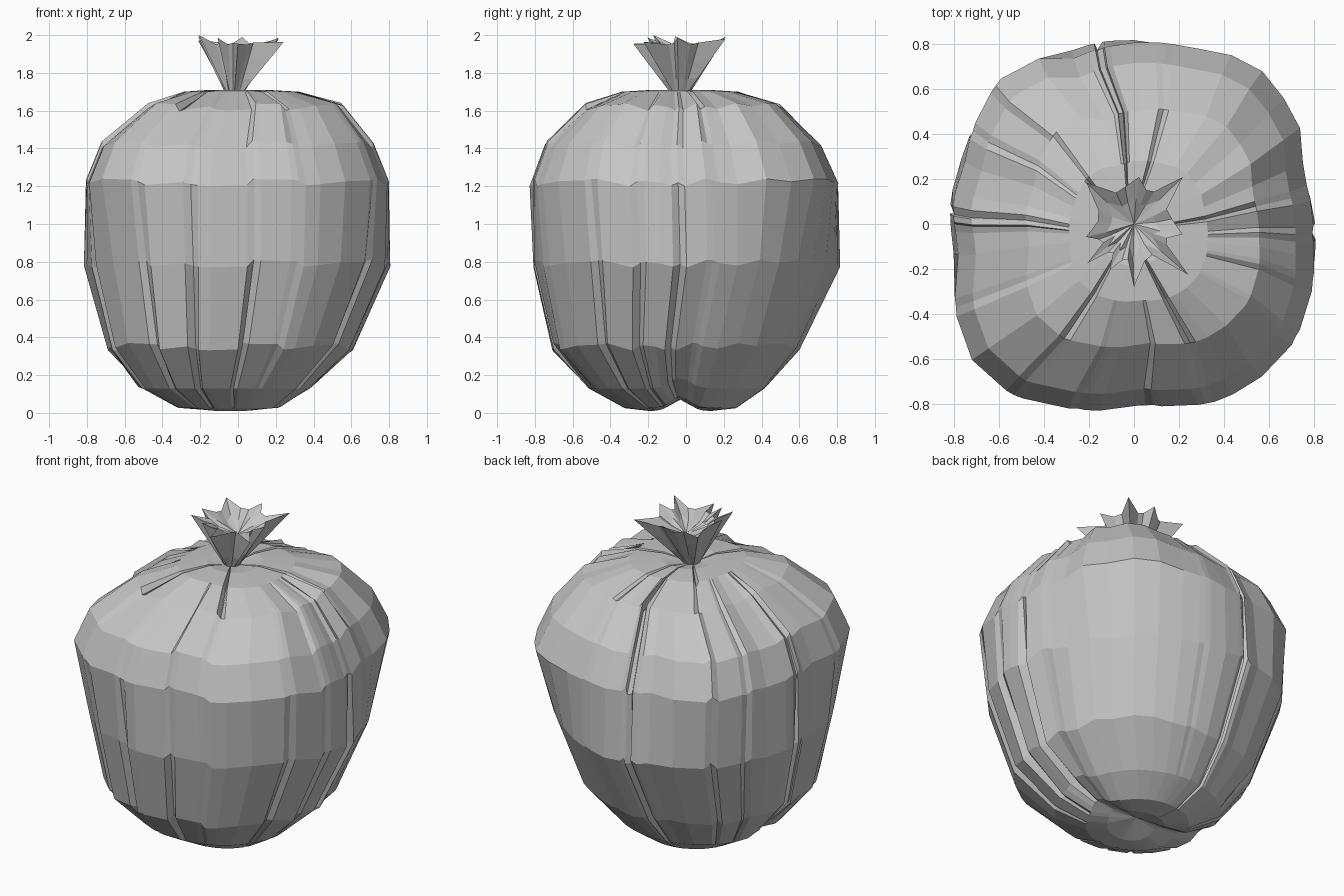
import bpy, bmesh, random
from math import radians, sin, cos, exp

random.seed(4)
cube = bpy.data.objects.get("Cube")
if cube:
    bpy.data.objects.remove(cube, do_unlink=True)

plastic = bpy.data.materials.new("grey_plastic")
plastic.use_nodes = True
grey = (0.56, 0.56, 0.56, 1)
plastic.diffuse_color = grey
plastic.node_tree.nodes["Principled BSDF"].inputs["Base Color"].default_value = grey

NECK = (-0.02, -0.03)


def loft(name, rings, pole):
    """Skin closed rings of points and close the first ring on a pole."""
    bm = bmesh.new()
    loops = [[bm.verts.new(p) for p in ring] for ring in rings]
    n = len(loops[0])
    tip = bm.verts.new(pole)
    for i in range(n):
        j = (i + 1) % n
        bm.faces.new((tip, loops[0][j], loops[0][i]))
        for low, high in zip(loops, loops[1:]):
            bm.faces.new((low[i], low[j], high[j], high[i]))
    bmesh.ops.recalc_face_normals(bm, faces=bm.faces)
    mesh = bpy.data.meshes.new(name)
    bm.to_mesh(mesh)
    bm.free()
    mesh.materials.append(plastic)
    bpy.context.collection.objects.link(bpy.data.objects.new(name, mesh))


# Squarish plan of the shoulders: angle in degrees, radius
PLAN = [(-172, .79), (-143, .95), (-125, .94), (-117, .90), (-87, .81), (-64, .88),
        (-42, .90), (-26, .87), (-7, .81), (6, .80), (17, .79), (30, .86), (53, .90),
        (72, .83), (84, .82), (111, .79), (126, .90), (142, .86), (163, .80), (173, .82)]


def plan_radius(a):
    pts = PLAN + [(PLAN[0][0] + 360, PLAN[0][1])]
    a = (a - pts[0][0]) % 360 + pts[0][0]
    for (a0, r0), (a1, r1) in zip(pts, pts[1:]):
        if a0 <= a <= a1:
            return r0 + (r1 - r0) * (a - a0) / (a1 - a0)


# Pleats: angle -> depth, in the lower and upper halves
LOW_PLEATS = {-125: .03, -107: .05, -84: .03, -35: .03, -18: .03, -3: .06,
              102: .05, 150: .03, 177: .05, -155: .03}
TOP_PLEATS = {-125: .06, -68: .05, 10: .05, 80: .03, 100: .03, 135: .04, 180: .03}

angles = set()
for a in list(LOW_PLEATS) + list(TOP_PLEATS):
    angles.update((a - 2.5, a, a + 2.5))
angles.update(a for a in range(-180, 180, 10)
              if all(abs(a - b) > 4 for b in list(angles)))
columns = sorted({(a + 180) % 360 - 180 for a in angles})
wobble = {a: random.uniform(-.012, .012) for a in columns}

# Bag rings: height, scale, squareness, x shift, y shift, low pleat, top pleat, flat panel
RINGS = [(.01, .20, 0, -.04, -.03, 0, 0, 0),
         (.025, .36, 0, -.05, -.03, .3, 0, 0),
         (.13, .57, .2, -.07, -.05, .8, 0, 0),
         (.35, .80, .5, -.04, -.05, 1, 0, .02),
         (.79, 1, .35, 0, .01, .6, 0, .09),
         (1.22, .99, 1, 0, 0, .1, .1, 0),
         (1.42, .89, 1, 0, -.01, 0, .2, 0),
         (1.62, .64, 1.1, .04, -.01, 0, .6, 0),
         (1.70, .38, .7, .02, -.03, 0, .8, 0),
         (1.71, .19, .2, 0, -.03, 0, .5, 0),
         (1.69, .05, 0, NECK[0], NECK[1], 0, 0, 0)]

bag = []
for z, scale, square, dx, dy, low, top, panel in RINGS:
    ring = []
    for a in columns:
        r = (.82 + square * (plan_radius(a) - .82)) * scale
        r -= low * LOW_PLEATS.get(a, 0)
        r -= panel * max(0, cos(radians(a - 45))) ** 6
        x, y = r * cos(radians(a)) + dx, r * sin(radians(a)) + dy
        h = z - top * TOP_PLEATS.get(a, 0)
        if z < .2:                      # seam pinched up between two bottom lobes
            h += .06 * exp(-((y + .03) / .07) ** 2)
        elif z < 1.65:                  # uneven, crumpled ring lines
            h += 2 * wobble[a]
        ring.append((x, y, h))
    bag.append(ring)
loft("bag_body", bag, (-.04, -.03, .07))

# Gathered top: flared spikes with valleys between them
SPIKES = [(-165, .22), (-140, .27), (-118, .23), (-90, .28), (-43, .33), (-12, .22),
          (44, .30), (84, .21), (139, .28)]
tips = []
for i, (a, r) in enumerate(SPIKES):
    b = SPIKES[(i + 1) % len(SPIKES)][0]
    b += 360 if b < a else 0
    tips += [(a, r, 2 - .06 * random.random()),
             (a + (b - a) * .35, .17, 1.95), (a + (b - a) * .65, .16, 1.96)]
tips[3] = (*tips[3][:2], 2)


def crown_ring(height, flare):
    ring = []
    for a, r, z in tips:
        rad = .045 + (r - .045) * flare
        ring.append((NECK[0] * (1 - height) + rad * cos(radians(a)),
                     NECK[1] * (1 - height) + rad * sin(radians(a)),
                     1.685 + (z - 1.685) * height))
    return ring


# Crumpled inside first, over the rim, then down the outside to the neck
loft("gathered_top", [crown_ring(.82, .45), crown_ring(1, 1), crown_ring(.65, .65),
                      crown_ring(.3, .3), crown_ring(0, 0)], (0, 0, 1.87))
